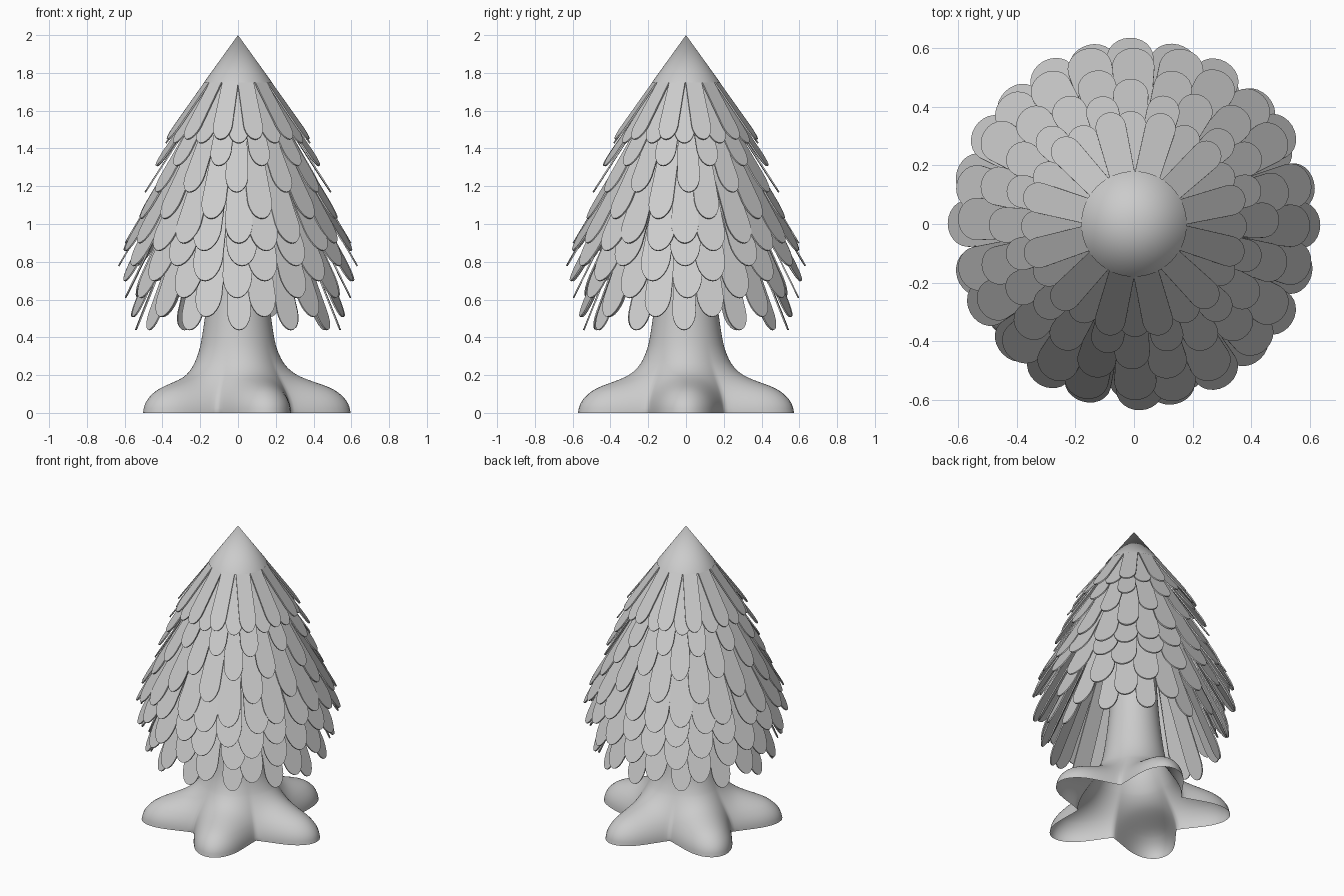
import bpy, bmesh, math, random
from mathutils import Matrix, Vector

if "Cube" in bpy.data.objects:
    bpy.data.objects.remove(bpy.data.objects["Cube"])

random.seed(4)


def to_object(name, bm, smooth):
    bmesh.ops.recalc_face_normals(bm, faces=bm.faces)
    for f in bm.faces:
        f.smooth = smooth
    mesh = bpy.data.meshes.new(name)
    bm.to_mesh(mesh)
    bm.free()
    obj = bpy.data.objects.new(name, mesh)
    bpy.context.collection.objects.link(obj)
    return obj


# Trunk and five roots: a tapered column blended smoothly with root lobes
def trunk_distance(angle, r, z):
    col = r - (0.12 + 0.205 * math.exp(-math.sqrt(z * z + 0.02) / 0.4))
    x, y = r * math.cos(angle), r * math.sin(angle)
    dx = max(x - 0.32, 0) * 0.17 / 0.28
    root = math.sqrt(dx * dx + y * y + z * z) - 0.168
    k = 0.22
    h = max(k - abs(col - root), 0) / k
    return min(col, root) - h * h * k / 4


def make_trunk():
    bm = bmesh.new()
    sides = 120
    heights = ([0.012 * i for i in range(9)] + [0.108 + 0.004 * i for i in range(40)]
               + [0.28 + 0.04 * i for i in range(26)])
    fold = 2 * math.pi / 5
    grid = []
    for z in heights:
        row = []
        for i in range(sides):
            a = 2 * math.pi * i / sides
            local = (a + fold / 2) % fold - fold / 2
            lo, hi = 0.03, 0.8
            for _ in range(20):
                mid = (lo + hi) / 2
                if trunk_distance(local, mid, z) < 0:
                    lo = mid
                else:
                    hi = mid
            row.append(bm.verts.new((lo * math.cos(a), lo * math.sin(a), z)))
        grid.append(row)
    for a, b in zip(grid, grid[1:]):
        for i in range(sides):
            n = (i + 1) % sides
            bm.faces.new((a[i], a[n], b[n], b[i]))
    # even out the long faces on top of the roots, keeping the ground ring fixed
    inner = [v for row in grid[1:] for v in row]
    for _ in range(2):
        bmesh.ops.smooth_vert(bm, verts=inner, factor=0.4, use_axis_x=True,
                              use_axis_y=True, use_axis_z=True)
    to_object("trunk_and_roots", bm, True)


# One ring of flat, round-ended leaves fanning down from a hidden apex
def leaf_ring(name, tip_r, tip_z, apex, half_w, offset, count=12):
    bm = bmesh.new()
    tan = math.tan(math.pi / count)
    split = 0.16
    w0 = min(split * tan, half_w)
    slope = (apex - tip_z) / tip_r
    stretch = math.sqrt(1 + slope * slope)
    cap = half_w * 1.7 / stretch          # radial length of the rounded end
    outline = [(0.08, 0.08 * tan), (0.08, -0.08 * tan), (split, -w0)]
    for i in range(13):
        t = -math.pi / 2 + math.pi * i / 12
        outline.append((tip_r - cap + cap * math.cos(t), half_w * math.sin(t)))
    outline.append((split, w0))
    for k in range(count):
        turn = k + offset + random.uniform(-0.07, 0.07)
        rot = Matrix.Rotation(2 * math.pi * turn / count, 3, 'Z')
        bm.faces.new([bm.verts.new(rot @ Vector((r, w, apex - slope * r)))
                      for r, w in outline])
    obj = to_object(name, bm, False)
    for p in obj.data.polygons:
        if p.normal.z < 0:
            p.flip()
    mod = obj.modifiers.new("thickness", 'SOLIDIFY')
    mod.thickness = 0.008
    mod.offset = -1


make_trunk()

# Leaf layers: tip radius, tip height, angular offset in leaf steps, half width
layers = [(0.39, 1.45, 0.5, 0.052), (0.385, 1.43, 0, 0.054), (0.45, 1.31, 0.5, 0.056),
          (0.495, 1.17, 0, 0.06), (0.54, 1.03, 0.5, 0.066), (0.60, 0.90, 0, 0.072),
          (0.62, 0.86, 0.5, 0.076), (0.635, 0.78, 0, 0.08), (0.63, 0.70, 0.5, 0.08),
          (0.60, 0.61, 0, 0.078), (0.58, 0.51, 0.5, 0.072), (0.545, 0.44, 0, 0.062)]
for i, (r, z, off, w) in enumerate(layers):
    leaf_ring(f"leaf_layer_{i + 1}", r, z, 1.99 - 0.19 * i / (len(layers) - 1), w, off)

# Smooth pointed crown
bm = bmesh.new()
bmesh.ops.create_cone(bm, cap_ends=False, segments=64, radius1=0.18, radius2=0,
                      depth=0.25, matrix=Matrix.Translation((0, 0, 1.875)))
to_object("crown_tip", bm, True)
